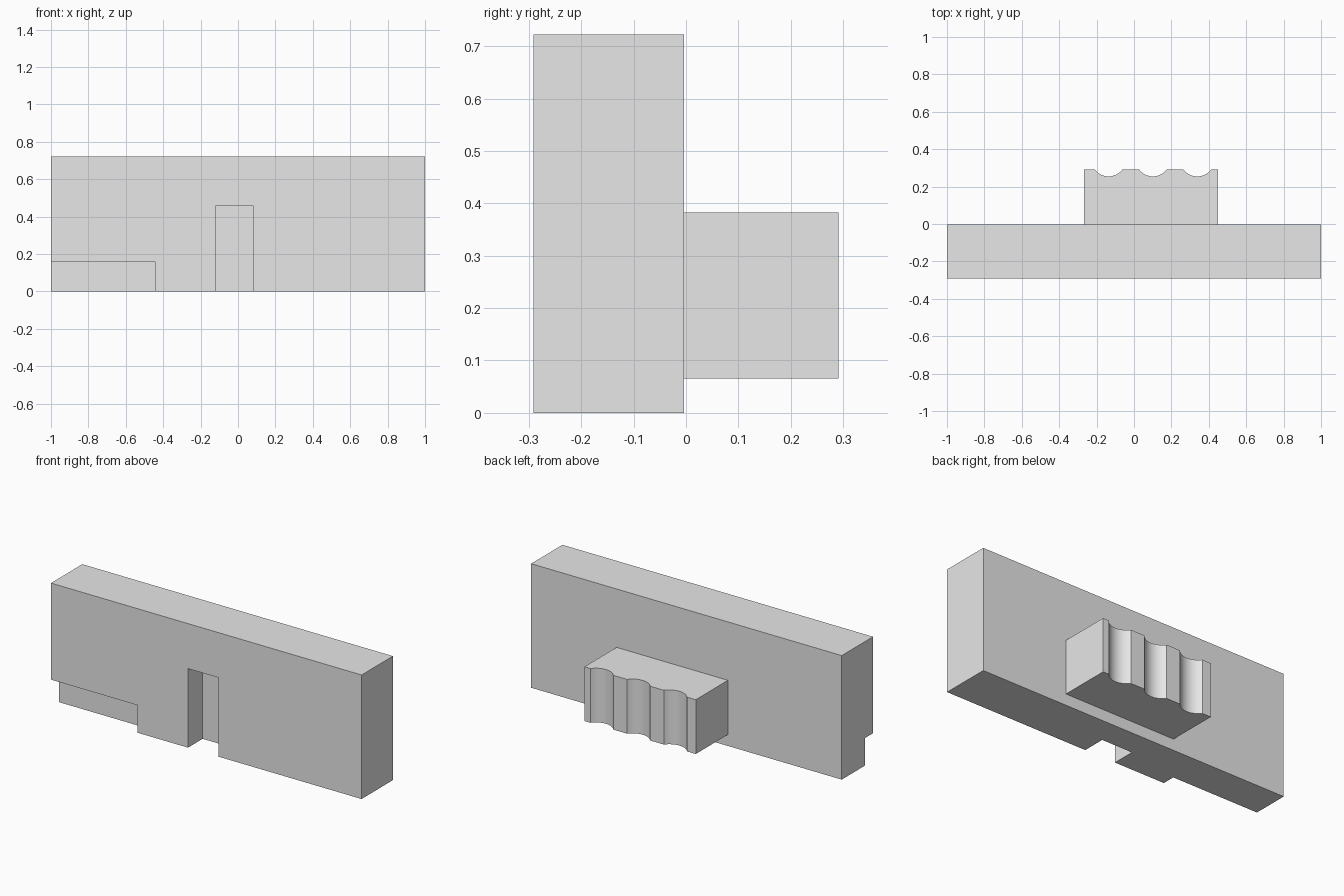
import bpy, bmesh, math

if "Cube" in bpy.data.objects:
    bpy.data.objects.remove(bpy.data.objects["Cube"], do_unlink=True)

# Single grey finish
grey = bpy.data.materials.new("light_grey")
grey.use_nodes = True
colour = (0.8, 0.8, 0.8, 1)
grey.diffuse_color = colour
grey.node_tree.nodes["Principled BSDF"].inputs["Base Color"].default_value = colour


def prism(name, outline, z0, z1):
    """Extrude a plan outline from z0 up to z1."""
    bm = bmesh.new()
    base = bm.faces.new([bm.verts.new((x, y, z0)) for x, y in outline])
    top = bmesh.ops.extrude_face_region(bm, geom=[base])["geom"]
    verts = [v for v in top if isinstance(v, bmesh.types.BMVert)]
    bmesh.ops.translate(bm, verts=verts, vec=(0, 0, z1 - z0))
    bmesh.ops.recalc_face_normals(bm, faces=bm.faces)
    mesh = bpy.data.meshes.new(name)
    bm.to_mesh(mesh)
    bm.free()
    mesh.materials.append(grey)
    obj = bpy.data.objects.new(name, mesh)
    bpy.context.collection.objects.link(obj)
    return obj


def box(name, x0, x1, y0, y1, z0, z1):
    return prism(name, [(x0, y0), (x1, y0), (x1, y1), (x0, y1)], z0, z1)


def cut(target, cutter):
    """Subtract the cutter, bake the result and discard the cutter."""
    cutter.hide_render = True
    mod = target.modifiers.new("cut", "BOOLEAN")
    mod.operation = "DIFFERENCE"
    mod.solver = "EXACT"
    mod.object = cutter
    graph = bpy.context.evaluated_depsgraph_get()
    mesh = bpy.data.meshes.new_from_object(target.evaluated_get(graph))
    target.modifiers.clear()
    target.data = mesh
    bpy.data.objects.remove(cutter, do_unlink=True)


FRONT, MID, BACK = -0.2915, -0.004, 0.2915

# Main slab with a low corner recess and a tall doorway recess in its front
slab = box("wall_slab", -1, 1, FRONT, MID, 0, 0.722)
cut(slab, box("corner_cutter", -1.2, -0.443, -0.5, FRONT + 0.075, -0.2, 0.16))
cut(slab, box("doorway_cutter", -0.118, 0.08, -0.5, FRONT + 0.135, -0.2, 0.46))

# Rear block with three round scallops down its back face
HALF, DEPTH = 0.074, 0.037
radius = (HALF ** 2 + DEPTH ** 2) / (2 * DEPTH)
sweep = math.asin(HALF / radius)
steps = 16
outline = [(0.45, MID), (0.45, BACK)]
for centre in (0.338, 0.101, -0.136):
    for i in range(steps + 1):
        a = sweep * (1 - 2 * i / steps)
        outline.append((centre + radius * math.sin(a),
                        BACK - DEPTH + radius * (1 - math.cos(a))))
outline += [(-0.267, BACK), (-0.267, MID)]
block = prism("scalloped_block", outline, 0.066, 0.382)

# Smooth the scallops, keep the edges crisp
bpy.ops.object.select_all(action="DESELECT")
block.select_set(True)
bpy.context.view_layer.objects.active = block
bpy.ops.object.shade_smooth_by_angle(angle=math.radians(25))
